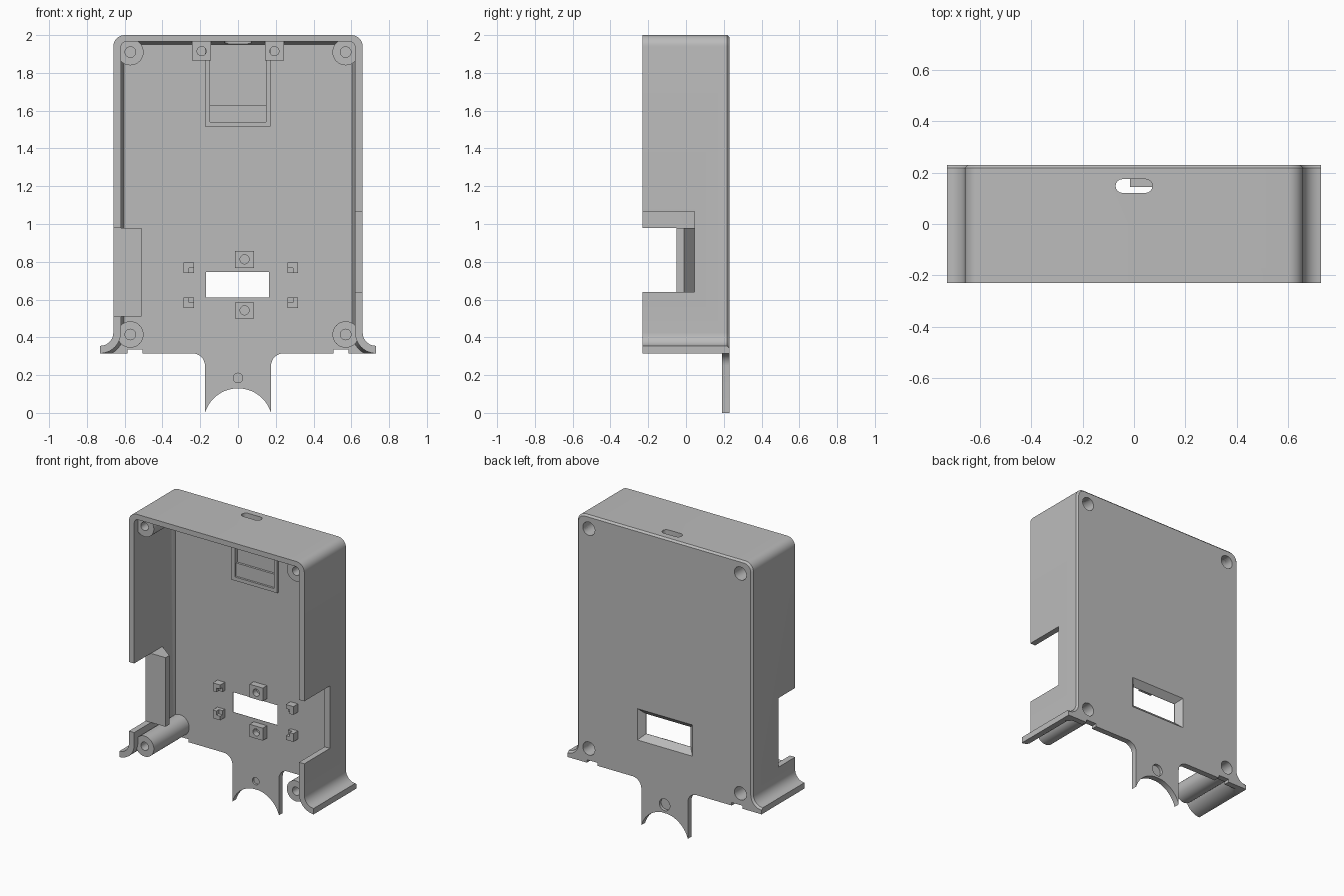
import bpy, bmesh
from math import sin, cos, radians, atan2, pi, sqrt

if "Cube" in bpy.data.objects:
    bpy.data.objects.remove(bpy.data.objects["Cube"], do_unlink=True)

grey = bpy.data.materials.new("plain_grey")
grey.use_nodes = True
COLOUR = (0.5, 0.5, 0.5, 1)
grey.diffuse_color = COLOUR
grey.node_tree.nodes["Principled BSDF"].inputs["Base Color"].default_value = COLOUR
parts = []


def loft(name, sections, bevel=None):
    """Solid through sections, each a list of (x, z) points at a depth y."""
    bm = bmesh.new()
    rings = [[bm.verts.new((x, y, z)) for x, z in pts] for pts, y in sections]
    n = len(rings[0])
    for a, b in zip(rings, rings[1:]):
        for i in range(n):
            bm.faces.new((a[i], a[(i + 1) % n], b[(i + 1) % n], b[i]))
    bm.faces.new(rings[0])
    bm.faces.new(rings[-1])
    bmesh.ops.recalc_face_normals(bm, faces=bm.faces[:])
    if bevel:
        edges = [e for e in bm.edges if bevel(e)]
        bmesh.ops.bevel(bm, geom=edges, offset=0.012, segments=1, affect='EDGES')
    mesh = bpy.data.meshes.new(name)
    bm.to_mesh(mesh)
    bm.free()
    mesh.materials.append(grey)
    ob = bpy.data.objects.new(name, mesh)
    bpy.context.collection.objects.link(ob)
    parts.append(ob)
    return ob


def prism(name, pts, y0, y1):
    return loft(name, [(pts, y0), (pts, y1)])


def rect(x0, x1, z0, z1):
    return [(x0, z0), (x1, z0), (x1, z1), (x0, z1)]


def arc(cx, cz, r, a0, a1, n=8):
    angles = [radians(a0 + (a1 - a0) * i / n) for i in range(n + 1)]
    return [(cx + r * cos(a), cz + r * sin(a)) for a in angles]


def disc(cx, cz, r, n=32):
    return arc(cx, cz, r, 0, 360, n)[:-1]


def mirrored(half):
    return half + [(-x, z) for x, z in reversed(half)]


def cut(ob, pts, y0, y1, end=None):
    """Remove a prism, optionally tapering to another outline, from a part."""
    cutter = loft("cutter", [(pts, y0), (end or pts, y1)])
    carve(ob, cutter)


def carve(ob, cutter):
    mod = ob.modifiers.new("cut", 'BOOLEAN')
    mod.operation, mod.solver, mod.object = 'DIFFERENCE', 'EXACT', cutter
    bpy.context.view_layer.update()
    deps = bpy.context.evaluated_depsgraph_get()
    mesh = bpy.data.meshes.new_from_object(ob.evaluated_get(deps))
    ob.modifiers.clear()
    ob.data = mesh
    parts.remove(cutter)
    bpy.data.objects.remove(cutter, do_unlink=True)


FRONT, FLOOR, BACK = -0.23, 0.19, 0.23

# Case shell: flared skirt, straight walls, rounded top corners
outline = mirrored([(0.73, 0.315)] + arc(0.73, 0.425, 0.07, 270, 180)
                   + arc(0.6, 1.94, 0.06, 0, 90))
shell = loft("case_shell", [(outline, FRONT), (outline, BACK)],
             lambda e: all(v.co.y > 0.22 and v.co.z > 0.35 for v in e.verts))


def cavity(d):
    skirt = arc(0.73, 0.425, 0.11 + d, 265, 180)
    return mirrored([(skirt[0][0], 0.2)] + skirt
                    + arc(0.59 - d, 1.935 - d, 0.03, 0, 90))


carve(shell, loft("cutter", [(cavity(0), -0.3), (cavity(0), 0.14), (cavity(0.016), FLOOR)]))

# Side openings, cable slot, bottom nicks and flared display window
cut(shell, rect(0.55, 0.8, 0.64, 1.065), -0.3, 0.045)
cut(shell, rect(-0.8, -0.55, 0.51, 0.98), -0.3, -0.05)
cut(shell, rect(-0.17, 0.165, 0.61, 0.745), 0.15, BACK + 0.001,
    None)
cut(shell, rect(-0.168, 0.163, 0.612, 0.743), FLOOR, BACK + 0.001,
    rect(-0.21, 0.205, 0.57, 0.785))
for s in (-1, 1):
    x = 0.545 * s
    cut(shell, rect(x - 0.04, x + 0.04, 0.25, 0.335), 0.15, 0.3)
# the slot runs vertically, so its rounded outline is turned upright
slot = loft("cutter", [(arc(0.045, 0, 0.027, -90, 90) + arc(-0.045, 0, 0.027, 90, 270), 1.9),
                       (arc(0.045, 0, 0.027, -90, 90) + arc(-0.045, 0, 0.027, 90, 270), 2.1)])
for v in slot.data.vertices:
    x, y, z = v.co
    v.co = (x, 0.148 - z, y)
carve(shell, slot)

# Corner screw bosses with a front pilot hole and a rear counterbore
for side, sx in (("left", 1), ("right", -1)):
    for level, z in (("upper", 1.91), ("lower", 0.415)):
        x = 0.57 * sx
        boss = prism(f"{level}_{side}_screw_boss", disc(x, z, 0.07), -0.19, 0.2)
        cut(boss, disc(x, z, 0.028), -0.3, 0.08)
        cut(boss, disc(x, z, 0.045), 0.09, 0.3)
        cut(shell, disc(x, z, 0.045), 0.09, 0.3)

# Mounting tongue with shoulder fillets and a round bite at its foot
r = (0.175 ** 2 + 0.13 ** 2) / 0.26
half = degrees_half = atan2(0.175, r - 0.13) * 180 / pi
bite = arc(0, 0.13 - r, r, 90 - half, 90, 10)
tongue = prism("mounting_tongue",
               mirrored([(0.24, 0.316)] + arc(0.24, 0.25, 0.065, 90, 180) + bite[:-1])
               , FLOOR, BACK)
cut(tongue, disc(0, 0.185, 0.025), 0.15, 0.205)
cut(tongue, disc(0, 0.185, 0.04), 0.21, 0.3)

# Button ledge on the right wall, sloping back underneath
ledge_profile = [(-0.66, -0.05), (-0.51, -0.05), (-0.51, -0.01), (-0.61, 0.065), (-0.66, 0.065)]
ledge = loft("side_ledge", [(ledge_profile, 0.51), (ledge_profile, 0.98)])
for v in ledge.data.vertices:
    v.co = (v.co.x, v.co.z, v.co.y)
ledge.data.flip_normals()

# Square standoffs with blind screw holes
for name, x, z, w, h, y in (("upper_right", -0.193, 1.915, 0.1, 0.1, 0.13),
                            ("upper_left", 0.193, 1.915, 0.1, 0.1, 0.13),
                            ("display_top", 0.035, 0.813, 0.1, 0.09, 0.145),
                            ("display_bottom", 0.035, 0.543, 0.1, 0.085, 0.145)):
    post = prism(f"{name}_standoff", rect(x - w / 2, x + w / 2, z - h / 2, z + h / 2), y, 0.2)
    cut(post, disc(x, z, 0.024), 0.1, 0.185)

# Small corner rests around the display, each notched towards the centre
for sx in (-1, 1):
    for sz in (-1, 1):
        x, z = 0.015 + 0.275 * sx, 0.676 + 0.092 * sz
        rest = prism("display_corner_rest", rect(x - 0.028, x + 0.028, z - 0.028, z + 0.028), 0.14, 0.2)
        xs = sorted((x, x - 0.1 * sx))
        zs = sorted((z, z - 0.1 * sz))
        cut(rest, rect(*xs, *zs), 0.1, 0.165)

# Shallow frame for the connector board
frame = prism("board_frame", rect(-0.175, 0.172, 1.515, 1.966), 0.176, 0.2)
cut(frame, rect(-0.147, 0.147, 1.54, 1.97), 0.1, 0.3)
cut(shell, rect(-0.147, 0.147, 1.63, 1.95), 0.15, 0.205)

# Smooth the round surfaces, keep edges crisp
bpy.ops.object.select_all(action='DESELECT')
for ob in parts:
    ob.select_set(True)
bpy.context.view_layer.objects.active = shell
bpy.ops.object.shade_smooth_by_angle(angle=radians(30))
